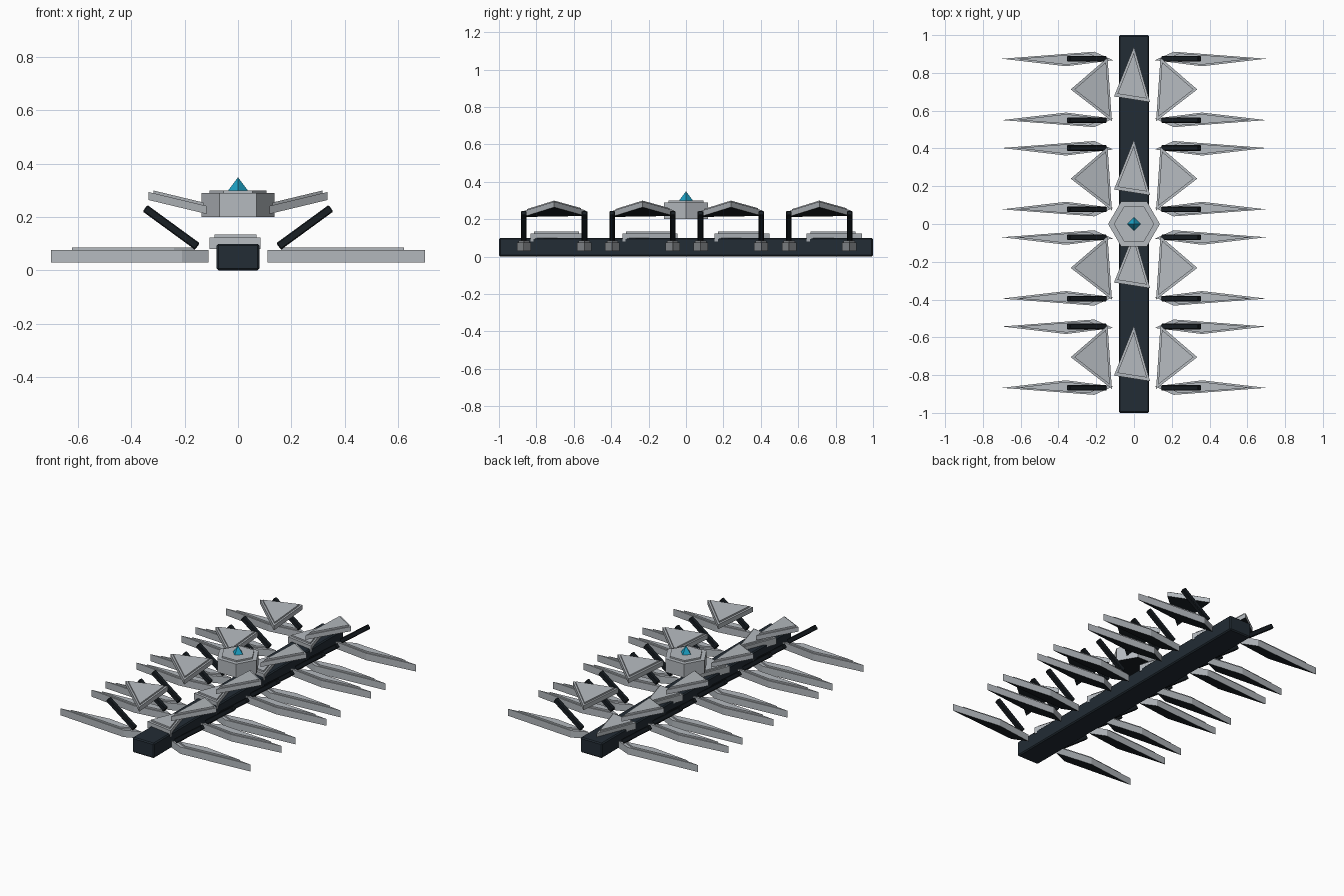
import bpy, bmesh, math
from mathutils import Vector

if "Cube" in bpy.data.objects:
    bpy.data.objects.remove(bpy.data.objects["Cube"])


def material(name, rgb):
    m = bpy.data.materials.new(name)
    m.diffuse_color = (*rgb, 1)
    m.use_nodes = True
    m.node_tree.nodes["Principled BSDF"].inputs["Base Color"].default_value = m.diffuse_color
    return m


GREY = material("pale grey", (0.46, 0.49, 0.52))
NAVY = material("dark navy", (0.016, 0.025, 0.035))
BLACK = material("near black", (0.009, 0.013, 0.017))
TEAL = material("teal crystal", (0.012, 0.36, 0.56))


def finish(name, bm, mats):
    me = bpy.data.meshes.new(name)
    bm.to_mesh(me)
    bm.free()
    for m in mats:
        me.materials.append(m)
    ob = bpy.data.objects.new(name, me)
    bpy.context.collection.objects.link(ob)
    return ob


def prism(bm, pts, z0, z1):
    lo = [bm.verts.new((x, y, z0)) for x, y in pts]
    hi = [bm.verts.new((x, y, z1)) for x, y in pts]
    n = len(pts)
    bm.faces.new(hi)
    bm.faces.new(lo[::-1])
    for i in range(n):
        j = (i + 1) % n
        bm.faces.new((lo[i], lo[j], hi[j], hi[i]))


def armour(name, pts, z0, z1, inset=0.8, slope=0.0, origin=0.0):
    """Plate with a raised smaller panel, dark underneath, optionally tilted in x."""
    bm = bmesh.new()
    c = sum((Vector(p) for p in pts), Vector((0, 0))) / len(pts)
    prism(bm, pts, z0, z1)
    prism(bm, [c + (Vector(p) - c) * inset for p in pts], z1 - 0.004, z1 + 0.01)
    for v in bm.verts:
        v.co.z += slope * (abs(v.co.x) - origin)
    bmesh.ops.recalc_face_normals(bm, faces=bm.faces)
    for f in bm.faces:
        f.material_index = 1 if f.normal.z < -0.5 else 0
    return finish(name, bm, [GREY, BLACK])


def beam(name, a, b, width, height, mat, bevel):
    a, b = Vector(a), Vector(b)
    bm = bmesh.new()
    bmesh.ops.create_cube(bm, size=1)
    d = b - a
    for v in bm.verts:
        v.co = Vector((v.co.x * width, v.co.y * height, v.co.z * d.length))
    bmesh.ops.bevel(bm, geom=bm.edges[:], offset=bevel, segments=1, affect='EDGES')
    axis = d.normalized()
    side = Vector((0, 1, 0)) if abs(axis.y) < 0.5 else Vector((1, 0, 0))
    up = axis.cross(side)
    for v in bm.verts:
        v.co = (a + b) / 2 + side * v.co.x + up * v.co.y + axis * v.co.z
    bmesh.ops.recalc_face_normals(bm, faces=bm.faces)
    return finish(name, bm, [mat])


# Central spine
beam("spine", (0, -1, 0.05), (0, 1, 0.05), 0.16, 0.10, NAVY, 0.007)

# Four segments, each with mirrored fins, struts and wing plates
for k in range(4):
    yc = 0.7125 - 0.4725 * k
    for s in (-1, 1):
        for e in (-1, 1):
            y = yc + e * 0.1625
            fin = [(0.11, -0.008), (0.36, -0.04), (0.70, 0), (0.21, 0.037)]
            armour("side_fin", [(s * px, y + e * py) for px, py in fin],
                   0.03, 0.076, 0.78)
            beam("strut", (s * 0.152, y, 0.09), (s * 0.348, y, 0.233),
                 0.03, 0.03, BLACK, 0.004)
        armour("wing_plate",
               [(s * 0.14, yc + 0.168), (s * 0.117, yc - 0.168), (s * 0.335, yc)],
               0.217, 0.247, 0.86, 0.24, 0.14)
    # Arrow plate on top of the spine
    yb = 0.645 - 0.4925 * k
    armour("spine_plate", [(0, yb + 0.295), (-0.106, yb + 0.03), (0.085, yb)],
           0.08, 0.124, 0.82)

# Floating hexagonal hub
hexagon = [(0.137 * math.cos(i * math.pi / 3), 0.137 * math.sin(i * math.pi / 3))
           for i in range(6)]
armour("hub", hexagon, 0.2, 0.29, 0.78)

# Four-sided crystal set into the hub
bm = bmesh.new()
bmesh.ops.create_cone(bm, cap_ends=True, segments=4, radius1=0.037, radius2=0, depth=0.05)
ring = max(bm.verts, key=lambda v: v.co.xy.length).co
turn = -math.atan2(ring.y, ring.x)
for v in bm.verts:
    x, y = v.co.x, v.co.y
    v.co = Vector((x * math.cos(turn) - y * math.sin(turn),
                   x * math.sin(turn) + y * math.cos(turn), v.co.z + 0.324))
bmesh.ops.remove_doubles(bm, verts=bm.verts[:], dist=1e-5)
finish("crystal", bm, [TEAL])
